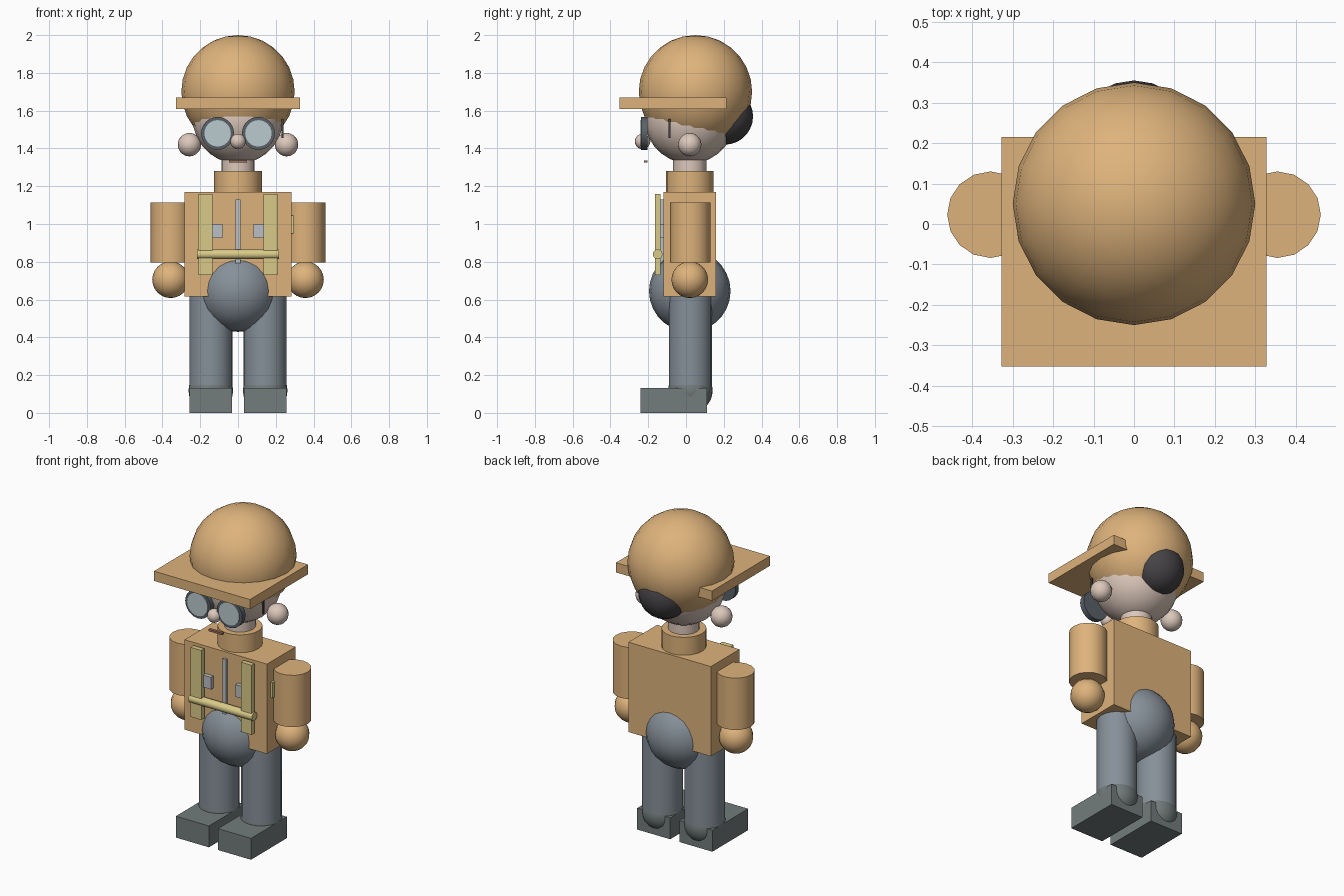
import bpy, math

if "Cube" in bpy.data.objects:
    bpy.data.objects.remove(bpy.data.objects["Cube"])

def material(name, rgb):
    m = bpy.data.materials.new(name)
    m.diffuse_color = (*rgb, 1)
    m.use_nodes = True
    m.node_tree.nodes["Principled BSDF"].inputs["Base Color"].default_value = m.diffuse_color
    return m

TAN = material("tan", (0.73, 0.45, 0.20))
SKIN = material("skin", (0.72, 0.58, 0.50))
BLUE = material("blue_grey", (0.24, 0.28, 0.32))
SHOE = material("shoe_grey", (0.17, 0.20, 0.20))
DARK = material("dark", (0.06, 0.055, 0.06))
RIM = material("rim", (0.10, 0.12, 0.14))
LENS = material("lens", (0.50, 0.60, 0.62))
YELLOW = material("yellow", (0.70, 0.60, 0.25))
METAL = material("metal", (0.50, 0.52, 0.55))
LIP = material("lip", (0.35, 0.16, 0.10))

def finish(name, mat):
    o = bpy.context.object
    o.name = name
    o.data.materials.append(mat)
    bpy.ops.object.shade_smooth_by_angle(angle=math.radians(40))
    return o

def ball(name, mat, loc, r, seg=20, rings=14):
    bpy.ops.mesh.primitive_uv_sphere_add(segments=seg, ring_count=rings, radius=r, location=loc)
    return finish(name, mat)

def rod(name, mat, x, y, z0, z1, r, seg=20):
    bpy.ops.mesh.primitive_cylinder_add(vertices=seg, radius=r, depth=z1 - z0,
                                        location=(x, y, (z0 + z1) / 2))
    return finish(name, mat)

def disc(name, mat, x, z, y0, y1, r):
    bpy.ops.mesh.primitive_cylinder_add(vertices=24, radius=r, depth=y1 - y0,
                                        location=(x, (y0 + y1) / 2, z),
                                        rotation=(math.pi / 2, 0, 0))
    return finish(name, mat)

def box(name, mat, x0, x1, y0, y1, z0, z1):
    bpy.ops.mesh.primitive_cube_add(size=1, location=((x0 + x1) / 2, (y0 + y1) / 2, (z0 + z1) / 2))
    bpy.context.object.scale = (x1 - x0, y1 - y0, z1 - z0)
    bpy.ops.object.transform_apply(location=False, rotation=False)
    return finish(name, mat)

# Head, hat and hair
ball("hat_dome", TAN, (0, 0.05, 1.70), 0.30)
box("hat_brim", TAN, -0.328, 0.328, -0.352, 0.215, 1.61, 1.67)
ball("head", SKIN, (0, 0.02, 1.56), 0.24)
ball("hair", DARK, (0, 0.205, 1.57), 0.15)
ball("nose", SKIN, (0, -0.23, 1.437), 0.041, 16, 10)
box("mouth", LIP, -0.047, 0.047, -0.222, -0.204, 1.325, 1.337)
box("glasses_hinge", DARK, 0.23, 0.24, -0.092, -0.082, 1.455, 1.555)

# Torso, neck and pelvis
rod("neck", SKIN, 0, 0.02, 1.20, 1.40, 0.088)
rod("collar", TAN, 0, 0.02, 1.15, 1.28, 0.126)
box("torso", TAN, -0.282, 0.282, -0.12, 0.16, 0.615, 1.17)
ball("pelvis", BLUE, (0, 0.02, 0.645), 0.216)

# Chest details
box("zipper", METAL, -0.012, 0.012, -0.135, -0.115, 0.79, 1.13)
belt = rod("chest_belt", YELLOW, 0, -0.15, -0.218, 0.218, 0.026, 12)
belt.rotation_euler = (0, math.pi / 2, 0)
belt.location = (0, -0.15, 0.84)
box("sleeve_badge", YELLOW, 0.278, 0.295, -0.085, 0.0, 0.95, 1.045)

# Mirrored parts
for s, side in ((-1, "left"), (1, "right")):
    ball(side + "_ear", SKIN, (s * 0.257, 0.02, 1.42), 0.062, 16, 10)
    disc(side + "_glasses_rim", RIM, s * 0.108, 1.48, -0.237, -0.205, 0.087)
    disc(side + "_lens", LENS, s * 0.108, 1.48, -0.242, -0.21, 0.07)
    rod(side + "_arm", TAN, s * 0.355, 0.023, 0.795, 1.115, 0.107, 16)
    ball(side + "_hand", TAN, (s * 0.357, 0.02, 0.705), 0.097, 16, 12)
    rod(side + "_leg", BLUE, s * 0.144, 0.023, 0.12, 0.66, 0.114)
    ball(side + "_ankle", SHOE, (s * 0.144, 0.023, 0.118), 0.118)
    box(side + "_shoe", SHOE, s * 0.144 - 0.113, s * 0.144 + 0.113, -0.24, 0.11, 0, 0.132)
    box(side + "_strap", YELLOW, s * 0.172 - 0.037, s * 0.172 + 0.037, -0.165, -0.135, 0.73, 1.16)
    box(side + "_buckle", METAL, s * 0.115 - 0.032, s * 0.115 + 0.032, -0.145, -0.115, 0.925, 1.0)
